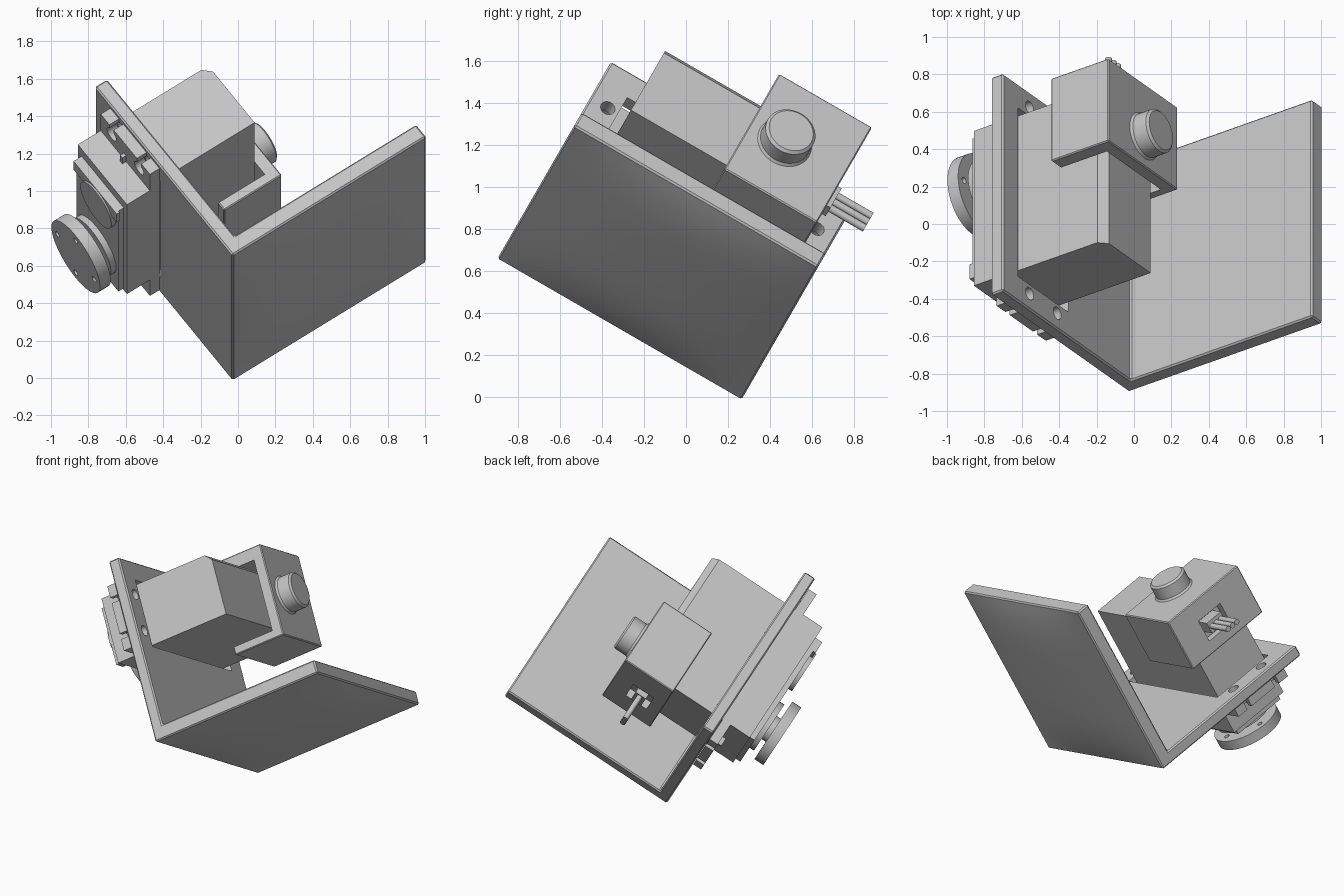
import bpy, bmesh, math
from mathutils import Matrix, Vector

if "Cube" in bpy.data.objects:
    bpy.data.objects.remove(bpy.data.objects["Cube"])

# Tilted frame: u along the foot plate, v up the mounting plate, w along the fold
a, t = math.atan(math.sqrt(0.5)), math.radians(30)
U = Vector((math.cos(a), math.sin(a) * math.sin(t), math.sin(a) * math.cos(t)))
V = Vector((-math.sin(a), math.cos(a) * math.sin(t), math.cos(a) * math.cos(t)))
W = U.cross(V)
FRAME = Matrix.Translation((-0.037, 0.26, 0)) @ Matrix((U, V, W)).transposed().to_4x4()

GREY = (0.56, 0.56, 0.56, 1)
grey = bpy.data.materials.new("plain_grey")
grey.use_nodes = True
grey.diffuse_color = GREY
grey.node_tree.nodes["Principled BSDF"].inputs["Base Color"].default_value = GREY


def make(name, bm):
    bmesh.ops.recalc_face_normals(bm, faces=bm.faces)
    mesh = bpy.data.meshes.new(name)
    bm.to_mesh(mesh)
    bm.free()
    mesh.materials.append(grey)
    ob = bpy.data.objects.new(name, mesh)
    bpy.context.scene.collection.objects.link(ob)
    ob.matrix_world = FRAME
    return ob


def chamfer(bm, edges, size):
    bmesh.ops.bevel(bm, geom=edges, offset=size, segments=1, affect='EDGES')


def box_mesh(u, v, w):
    bm = bmesh.new()
    bmesh.ops.create_cube(bm, size=1)
    for p in bm.verts:
        p.co = [r[0] if c < 0 else r[1] for c, r in zip(p.co, (u, v, w))]
    return bm


def box(name, u, v, w, bevel=0.0):
    bm = box_mesh(u, v, w)
    if bevel:
        chamfer(bm, bm.edges[:], bevel)
    return make(name, bm)


def prism(name, points, w, bevel):
    bm = bmesh.new()
    face = bm.faces.new([bm.verts.new((x, y, w[0])) for x, y in points])
    for p in bmesh.ops.extrude_face_region(bm, geom=[face])["geom"]:
        if isinstance(p, bmesh.types.BMVert):
            p.co.z = w[1]
    chamfer(bm, bm.edges[:], bevel)
    return make(name, bm)


def disc(name, u, v, w, r, r_end=None, axis='u', sides=40):
    # Cylinder along u (or along w), with its extent in the axis pair
    lo, hi = u if axis == 'u' else w
    bm = bmesh.new()
    bmesh.ops.create_cone(bm, cap_ends=True, segments=sides, radius1=r,
                          radius2=r if r_end is None else r_end, depth=hi - lo)
    mid = (lo + hi) / 2
    if axis == 'u':
        m = Matrix.Translation((mid, v, w)) @ Matrix.Rotation(math.pi / 2, 4, 'Y')
    else:
        m = Matrix.Translation((u, v, mid))
    bm.transform(m)
    for f in bm.faces:
        f.smooth = len(f.verts) == 4
    for e in bm.edges:
        e.smooth = e.calc_face_angle(0) < 0.6
    return make(name, bm)


def cut(ob, cutters):
    for c in cutters:
        m = ob.modifiers.new("cut", 'BOOLEAN')
        m.object, m.operation, m.solver = c, 'DIFFERENCE', 'EXACT'
    bpy.context.view_layer.update()
    new = bpy.data.meshes.new_from_object(ob.evaluated_get(bpy.context.evaluated_depsgraph_get()))
    ob.modifiers.clear()
    ob.data = new
    for c in cutters:
        bpy.data.objects.remove(c)


FOOT_LEN, WALL_LEN, TH = 1.268, 1.262, 0.08
BOTTOM, W0, W1 = -0.014, -0.01, 1.332
VC, AXIS_W = 0.89, 0.425          # servo centre line and output axis
BODY_V, BODY_W = (0.68, 1.11), (0.18, 1.135)
EAR_V = (0.66, 1.115)
HOLES_V = (0.76, 1.015)

# Folded bracket with a window for the servo and four screw holes
bracket = prism("angle_bracket", [(0, BOTTOM), (FOOT_LEN, BOTTOM), (FOOT_LEN, TH), (TH, TH),
                                  (TH, WALL_LEN), (0, WALL_LEN)], (W0, W1), 0.009)
holes = [disc("hole", (-0.2, 0.2), v, w, 0.036, sides=24) for v in HOLES_V for w in (0.085, 1.235)]
cut(bracket, [box("window", (-0.1, 0.2), (0.655, 1.125), (0.14, 1.18))] + holes)

# Slightly domed outer skin of the foot plate
bm = bmesh.new()
bmesh.ops.create_grid(bm, x_segments=20, y_segments=20, size=1)
for p in bm.verts:
    x, y = p.co.x, p.co.y
    p.co = (FOOT_LEN / 2 + x * (FOOT_LEN / 2 - 0.008),
            BOTTOM - 0.03 * (1 - x ** 4) * (1 - y * y),
            (W0 + W1) / 2 + y * ((W1 - W0) / 2 - 0.008))
for f in bm.faces:
    f.smooth = True
dome = make("foot_plate_dome", bm)
if dome.data.polygons[0].normal.y > 0:
    dome.data.flip_normals()

# Servo case, chamfered along its far upper edge
bm = box_mesh((0, 0.635), BODY_V, BODY_W)
chamfer(bm, [e for e in bm.edges if all(p.co.x > 0.6 and p.co.y > 1 for p in e.verts)], 0.045)
make("servo_case", bm)
box("servo_case_front", (-0.215, 0), EAR_V, BODY_W)

# Mounting ears with open slots and a thin rib, one at each end
for side, w, hole_w, mouth, rib_w in (
        ("front", (1.135, 1.31), 1.235, (1.235, 1.4), (1.135, 1.2)),
        ("back", (0.01, 0.18), 0.085, (-0.1, 0.085), (0.12, 0.18))):
    ear = box(side + "_ear", (-0.065, -0.002), EAR_V, w)
    slots = []
    for v in HOLES_V:
        slots.append(disc("slot_hole", (-0.2, 0.2), v, hole_w, 0.042, sides=24))
        slots.append(box("slot_mouth", (-0.2, 0.2), (v - 0.02, v + 0.02), mouth))
    cut(ear, slots)
    box(side + "_rib", (-0.09, -0.065), (VC - 0.01, VC + 0.01), rib_w)

# Gear cover, bosses and output shaft
box("gear_cover", (-0.25, -0.215), (0.69, 1.08), (0.2, 1.06))
box("gear_cover_bar", (-0.268, -0.25), (0.68, 1.08), (0.97, 1.06))
disc("gear_boss", (-0.278, -0.25), VC - 0.03, 0.91, 0.145)
disc("output_boss", (-0.285, -0.25), VC, AXIS_W, 0.18)
disc("output_shaft", (-0.33, -0.285), VC, AXIS_W, 0.09)

# Round horn with four holes
horn = disc("horn_disc", (-0.388, -0.318), VC, AXIS_W, 0.225, sides=48)
cut(horn, [disc("horn_hole", (-0.5, -0.2), VC + 0.17 * math.cos(k * math.pi / 2),
                AXIS_W + 0.17 * math.sin(k * math.pi / 2), 0.018, sides=16) for k in range(4)])

# Rear cap gripping the case, with a cable opening
cap = box("rear_cap", (0.365, 0.742), (0.58, 1.222), (0.1, 0.61), 0.006)
cut(cap, [box("pocket", (0.2, 0.67), (0.635, 1.135), (0.16, 0.8)),
          box("cable_opening", (0.45, 0.61), (0.78, 0.98), (0, 0.3))])

# Pivot knob on the cap
disc("knob_base", (0.742, 0.755), VC, AXIS_W, 0.134, 0.124)
disc("knob", (0.755, 0.84), VC, AXIS_W, 0.124)
disc("knob_top", (0.84, 0.852), VC, AXIS_W, 0.124, 0.11)

# Cable plug and three wires
box("cable_plug", (0.49, 0.57), (0.815, 0.945), (0.08, 0.18))
for i, v in enumerate((-0.04, 0, 0.04)):
    disc("wire_%d" % (i + 1), 0.53, 0.88 + v, (-0.11, 0.08), 0.019, axis='w', sides=16)
